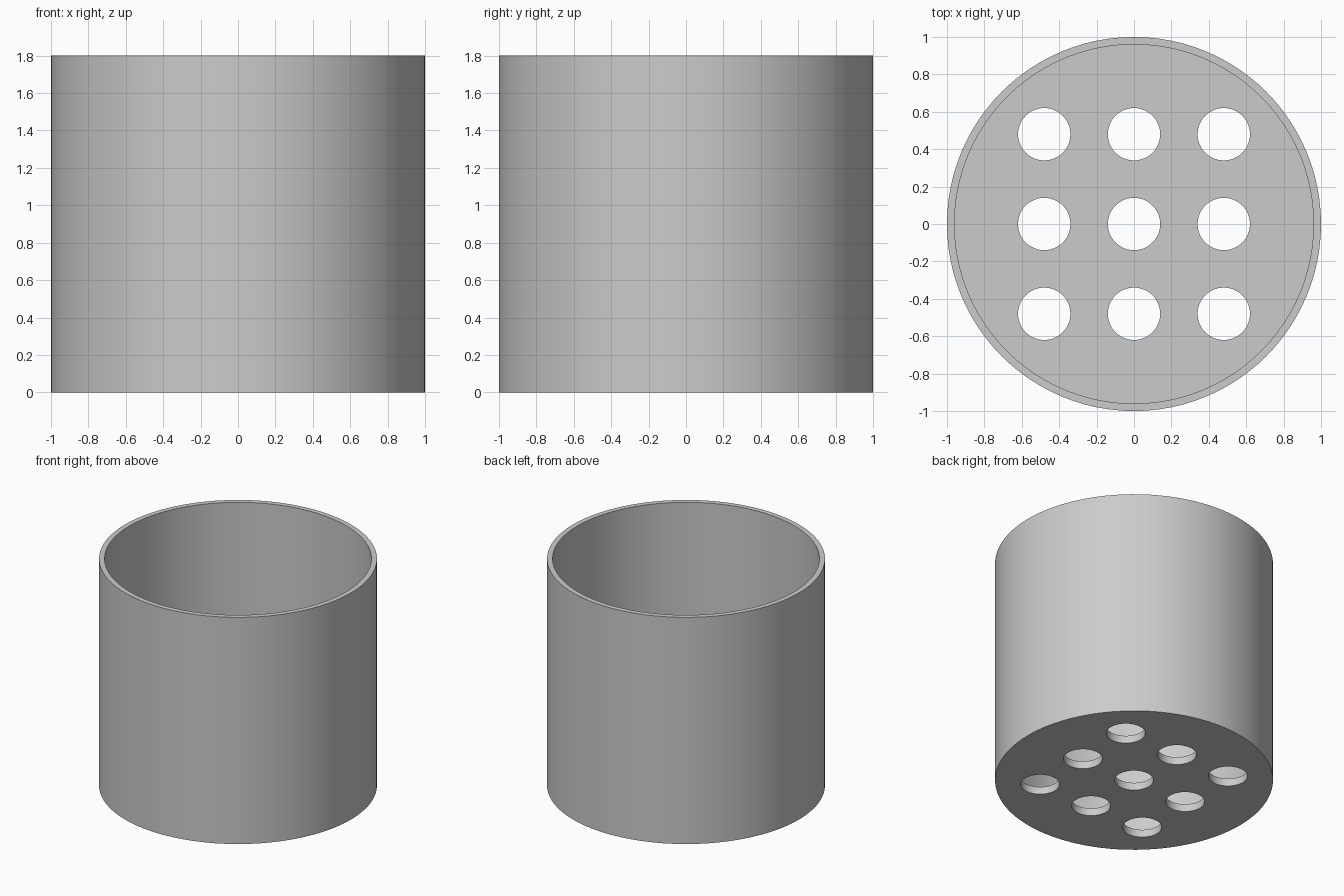
import bpy

default_cube = bpy.data.objects.get("Cube")
if default_cube:
    bpy.data.objects.remove(default_cube, do_unlink=True)

RADIUS, HEIGHT = 1.0, 1.8
WALL, FLOOR = 0.04, 0.06
HOLE_RADIUS, HOLE_SPACING = 0.14, 0.48

grey = bpy.data.materials.new("plain grey")
grey.use_nodes = True
colour = (0.6, 0.6, 0.6, 1)
grey.diffuse_color = colour
grey.node_tree.nodes["Principled BSDF"].inputs["Base Color"].default_value = colour


def cylinder(name, radius, bottom, top, x=0, y=0, sides=96):
    bpy.ops.mesh.primitive_cylinder_add(
        vertices=sides, radius=radius, depth=top - bottom,
        location=(x, y, (bottom + top) / 2))
    obj = bpy.context.object
    obj.name = name
    obj.data.materials.append(grey)
    return obj


def cut(body, cutter):
    mod = body.modifiers.new("cut", "BOOLEAN")
    mod.operation = "DIFFERENCE"
    mod.solver = "EXACT"
    mod.object = cutter
    bpy.context.view_layer.objects.active = body
    bpy.ops.object.modifier_apply(modifier=mod.name)
    bpy.data.objects.remove(cutter, do_unlink=True)


# Open cup with a thin wall and floor
cup = cylinder("perforated_cup", RADIUS, 0, HEIGHT)
cut(cup, cylinder("hollow_cutter", RADIUS - WALL, FLOOR, HEIGHT + 0.2))

# Three by three grid of drain holes in the floor
for column in (-1, 0, 1):
    for row in (-1, 0, 1):
        cut(cup, cylinder("hole_cutter", HOLE_RADIUS, -0.2, FLOOR + 0.2,
                          column * HOLE_SPACING, row * HOLE_SPACING, 48))

# Smooth round walls with crisp rims
bpy.ops.object.select_all(action="DESELECT")
cup.select_set(True)
bpy.context.view_layer.objects.active = cup
bpy.ops.object.shade_smooth_by_angle()
